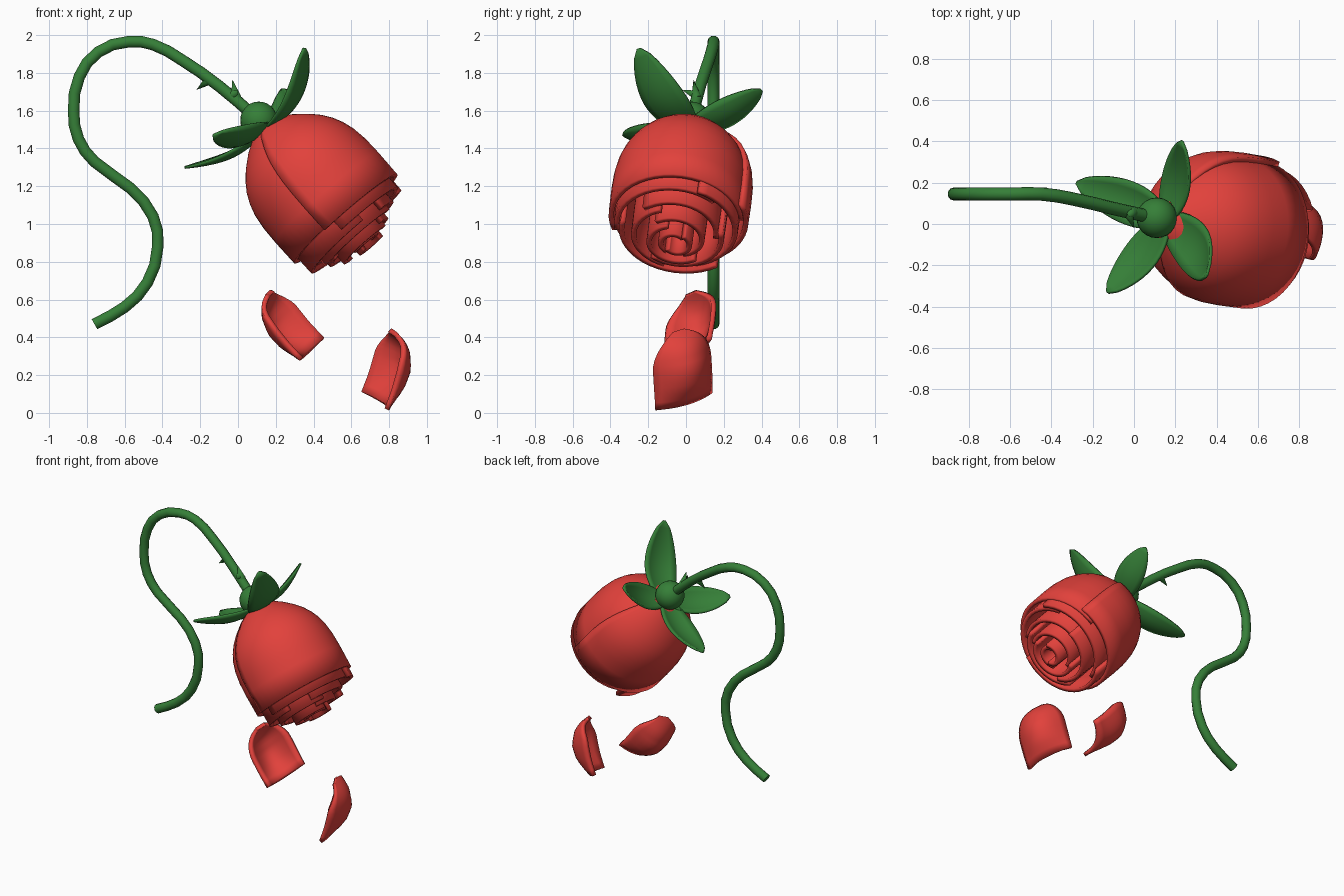
import bpy, bmesh, math
from mathutils import Vector

cube = bpy.data.objects.get("Cube")
if cube:
    bpy.data.objects.remove(cube, do_unlink=True)


def material(name, rgb):
    m = bpy.data.materials.new(name)
    m.use_nodes = True
    m.diffuse_color = (*rgb, 1)
    m.node_tree.nodes["Principled BSDF"].inputs["Base Color"].default_value = (*rgb, 1)
    return m


RED = material("petal red", (0.76, 0.053, 0.044))
GREEN = material("stem green", (0.036, 0.212, 0.039))

# Bloom frame: axis points from the calyx to the open end
CALYX = Vector((0.11, 0.03, 1.55))
AXIS = Vector((0.66, -0.1, -0.745)).normalized()
SIDE = (Vector((0, 1, 0)) - AXIS * AXIS.y).normalized()
UP = AXIS.cross(SIDE)


def smooth(obj, angle=40):
    bpy.ops.object.select_all(action="DESELECT")
    obj.select_set(True)
    bpy.context.view_layer.objects.active = obj
    bpy.ops.object.shade_smooth_by_angle(angle=math.radians(angle))


def sheet(name, func, nu, nv, thick, mat):
    """Thick curved sheet: func maps (0..1, 0..1) to a point."""
    bm = bmesh.new()
    rows = [[bm.verts.new(func(i / nu, j / nv)) for j in range(nv + 1)] for i in range(nu + 1)]
    for a, b in zip(rows, rows[1:]):
        for j in range(nv):
            bm.faces.new((a[j], a[j + 1], b[j + 1], b[j]))
    bmesh.ops.recalc_face_normals(bm, faces=bm.faces)
    me = bpy.data.meshes.new(name)
    bm.to_mesh(me)
    bm.free()
    me.materials.append(mat)
    obj = bpy.data.objects.new(name, me)
    bpy.context.collection.objects.link(obj)
    smooth(obj)
    mod = obj.modifiers.new("thickness", "SOLIDIFY")
    mod.thickness, mod.offset = thick, 0


def lerp_table(table, x):
    for (x0, y0), (x1, y1) in zip(table, table[1:]):
        if x <= x1:
            return y0 + (y1 - y0) * (x - x0) / (x1 - x0)
    return table[-1][1]


# Cup outline: distance along the axis, radius
CUP = [(0.04, 0.03), (0.07, 0.09), (0.11, 0.158), (0.165, 0.226), (0.21, 0.27), (0.26, 0.306),
       (0.31, 0.331), (0.37, 0.35), (0.45, 0.362), (0.55, 0.365), (0.7, 0.363)]


def bloom_petal(name, start, end, r0, r1, length):
    """Cup segment from start to end degrees, spiralling from radius r0 to r1."""
    def point(s, f):
        k = s * (len(CUP) - 1)
        t, r = CUP[round(k)]
        a = math.radians(start + (end - start) * f)
        r *= (r0 + (r1 - r0) * f) / 0.365
        return CALYX + AXIS * (t * length / 0.7) + (UP * math.cos(a) + SIDE * math.sin(a)) * r
    sheet(name, point, len(CUP) - 1, max(8, int((end - start) / 8)), 0.028, RED)


# Bloom: two big outer petals, then tighter and longer rings
bloom_petal("outer_petal_upper", -110, 85, 0.362, 0.335, 0.705)
bloom_petal("outer_petal_lower", 66, 258, 0.362, 0.342, 0.695)
RINGS = [(0.31, 0.775, 3, 20), (0.228, 0.82, 3, 75), (0.145, 0.86, 2, 140), (0.07, 0.885, 2, 30)]
for ring, (radius, length, count, turn) in enumerate(RINGS):
    step = 360 / count
    for i in range(count):
        a = turn + i * step
        dip = 0.02 * math.cos(math.radians(a + step / 2))
        bloom_petal(f"ring_{ring + 1}_petal_{i + 1}", a, a + step + 22,
                    radius + 0.018, radius - 0.018, length - dip)

# Fallen petals: arch-shaped shells, flat at one end
DEPTH = [(0, 0.06), (0.15, 0.10), (0.3, 0.132), (0.55, 0.145), (0.8, 0.11), (0.92, 0.065), (1, 0.01)]


def fallen_petal(name, corner_a, corner_b, tip):
    a, b, tip = Vector(corner_a), Vector(corner_b), Vector(tip)
    mid, half = (a + b) / 2, (b - a) / 2
    out = (tip - mid).cross(half).normalized()

    def point(s, f):
        s = math.sin(s * math.pi / 2)
        x = 2 * f - 1
        w = 1 if s < 0.55 else max(0.22, math.sqrt(max(0, 1 - ((s - 0.55) / 0.45) ** 2)))
        depth = lerp_table(DEPTH, s)
        return mid + (tip - mid) * s + half * (x * w) + out * depth * (1 - 0.85 * x * x * w)
    sheet(name, point, 14, 12, 0.026, RED)


fallen_petal("fallen_petal_upper", (0.34, -0.13, 0.29), (0.46, 0.12, 0.40), (0.175, 0.02, 0.64))
fallen_petal("fallen_petal_lower", (0.65, 0.125, 0.11), (0.78, -0.165, 0.02), (0.81, -0.045, 0.43))


# Sepals: pointed leaves spreading from the calyx
def sepal(name, tip, width, bend):
    base = CALYX + AXIS * 0.06
    tip = Vector(tip)
    across = (tip - base).cross(AXIS).normalized()

    def point(s, f):
        x = 2 * f - 1
        w = width / 2 * (0.22 * (1 - s) + math.sin(math.pi * s) ** 0.65 * 0.95 + 0.08)
        lift = AXIS * (bend - 0.03 * x * x) * math.sin(math.pi * s)
        return base.lerp(tip, s) + across * (x * w) + lift
    sheet(name, point, 14, 6, 0.014, GREEN)


sepal("sepal_front_top", (0.35, -0.25, 1.93), 0.21, 0.09)
sepal("sepal_back_top", (0.23, 0.40, 1.71), 0.17, 0.05)
sepal("sepal_front_low", (-0.13, -0.33, 1.47), 0.18, 0.055)
sepal("sepal_back_low", (-0.28, 0.20, 1.30), 0.18, 0.06)

# Calyx ball
bpy.ops.mesh.primitive_uv_sphere_add(segments=24, ring_count=14, radius=0.098, location=CALYX)
ball = bpy.context.object
ball.name = "calyx"
ball.data.materials.append(GREEN)
smooth(ball)

# Stem: drooping tube
PATH = [(-0.76, 0.47), (-0.60, 0.56), (-0.48, 0.69), (-0.425, 0.88), (-0.45, 1.04), (-0.57, 1.19),
        (-0.76, 1.33), (-0.845, 1.45), (-0.87, 1.6), (-0.84, 1.78), (-0.74, 1.91), (-0.58, 1.965),
        (-0.45, 1.95), (-0.3, 1.87), (-0.1, 1.73), (0.1, 1.56)]
DROP = [(-0.45, 0.14), (-0.3, 0.122), (-0.1, 0.075), (0.1, 0.03)]
curve = bpy.data.curves.new("stem", "CURVE")
curve.dimensions = "3D"
curve.bevel_depth = 0.032
curve.bevel_resolution = 3
curve.resolution_u = 2
curve.use_fill_caps = True
spline = curve.splines.new("BEZIER")
spline.bezier_points.add(len(PATH) - 1)
for i, (p, (x, z)) in enumerate(zip(spline.bezier_points, PATH)):
    y = lerp_table(DROP, x) if i > 11 and x > -0.45 else 0.145
    p.co = (x, y, z)
    p.handle_left_type = p.handle_right_type = "AUTO"
curve.materials.append(GREEN)
stem = bpy.data.objects.new("stem", curve)
bpy.context.collection.objects.link(stem)

# Thorns near the bloom
for i, (root, tip) in enumerate([((-0.15, 0.09, 1.765), (-0.22, 0.09, 1.71)),
                                 ((-0.01, 0.055, 1.67), (-0.03, 0.04, 1.765)),
                                 ((-0.03, 0.06, 1.68), (0.0, -0.02, 1.71))]):
    root, tip = Vector(root), Vector(tip)
    bpy.ops.mesh.primitive_cone_add(vertices=12, radius1=0.028, depth=(tip - root).length,
                                    location=(root + tip) / 2)
    thorn = bpy.context.object
    thorn.name = f"thorn_{i + 1}"
    thorn.rotation_euler = (tip - root).to_track_quat("Z", "Y").to_euler()
    thorn.data.materials.append(GREEN)
    smooth(thorn)
